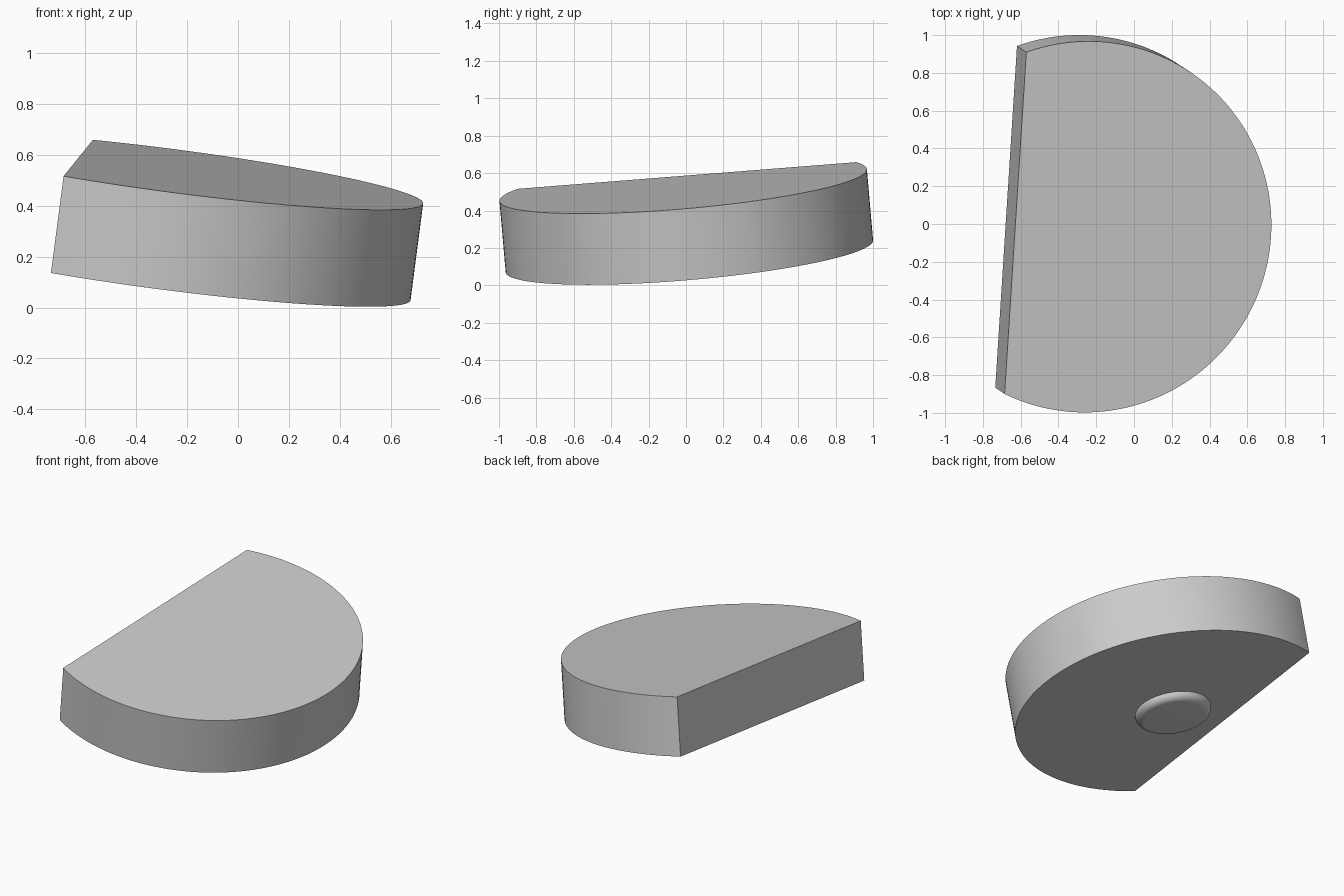
import bpy
import bmesh
import math
from mathutils import Vector, Matrix

cube = bpy.data.objects.get("Cube")
if cube:
    bpy.data.objects.remove(cube, do_unlink=True)

RADIUS, THICKNESS, FLAT = 0.986, 0.385, 0.381   # FLAT: centre to the cut side
PEG_RADIUS, PEG_HEIGHT = 0.237, 0.05

# Tilted frame: origin at the centre of the underside, local x away from the flat side
normal = Vector((0.129, -0.086, 0.988)).normalized()
side = Vector((0.115, 1.80, 0.145))
side = (side - normal * side.dot(normal)).normalized()
forward = side.cross(normal)
frame = Matrix((forward, side, normal)).transposed().to_4x4()
frame.translation = (-0.30, 0.018, 0.156)

grey = bpy.data.materials.new("light grey")
grey.use_nodes = True
colour = (0.6, 0.6, 0.6, 1)
grey.diffuse_color = colour
grey.node_tree.nodes["Principled BSDF"].inputs["Base Color"].default_value = colour


def add_part(name, bm, angle):
    bmesh.ops.recalc_face_normals(bm, faces=bm.faces)
    mesh = bpy.data.meshes.new(name)
    bm.to_mesh(mesh)
    bm.free()
    mesh.materials.append(grey)
    obj = bpy.data.objects.new(name, mesh)
    bpy.context.collection.objects.link(obj)
    obj.matrix_world = frame
    bpy.ops.object.select_all(action='DESELECT')
    obj.select_set(True)
    bpy.context.view_layer.objects.active = obj
    bpy.ops.object.shade_smooth_by_angle(angle=math.radians(angle))


# Disc with one side cut straight, extruded along its axis
bm = bmesh.new()
reach = math.acos(-FLAT / RADIUS)
steps = 96
outline = []
for i in range(steps + 1):
    a = reach * (2 * i / steps - 1)
    outline.append(bm.verts.new((RADIUS * math.cos(a), RADIUS * math.sin(a), 0)))
base = bm.faces.new(outline)
extruded = bmesh.ops.extrude_face_region(bm, geom=[base], use_keep_orig=True)
top = [g for g in extruded["geom"] if isinstance(g, bmesh.types.BMVert)]
bmesh.ops.translate(bm, verts=top, vec=(0, 0, THICKNESS))
add_part("cut_disc", bm, 30)

# Round peg with a rounded rim under the centre, sunk slightly into the disc
bm = bmesh.new()
sunk = 0.02
depth = PEG_HEIGHT + sunk
bmesh.ops.create_cone(bm, cap_ends=True, segments=64, radius1=PEG_RADIUS,
                      radius2=PEG_RADIUS, depth=depth,
                      matrix=Matrix.Translation((0, 0, sunk - depth / 2)))
rim = [e for e in bm.edges if all(v.co.z < 0 for v in e.verts)]
bmesh.ops.bevel(bm, geom=rim, offset=PEG_HEIGHT * 0.96, segments=8,
                profile=0.5, affect='EDGES')
add_part("underside_peg", bm, 40)
